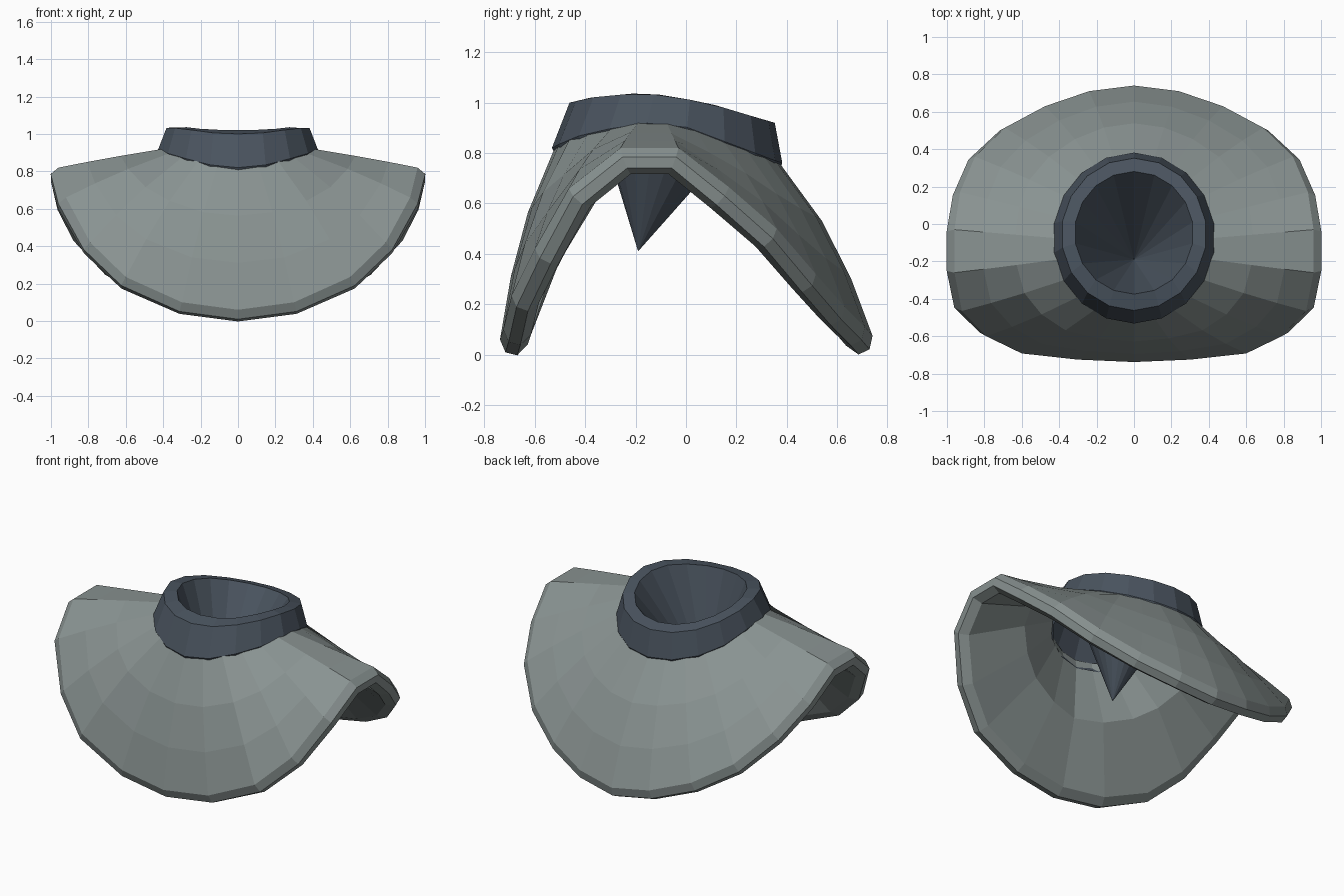
import bpy, bmesh, math
from mathutils import Vector

cube = bpy.data.objects.get("Cube")
if cube:
    bpy.data.objects.remove(cube, do_unlink=True)


def make_material(name, rgb):
    mat = bpy.data.materials.new(name)
    mat.use_nodes = True
    colour = (*rgb, 1.0)
    mat.diffuse_color = colour
    mat.node_tree.nodes["Principled BSDF"].inputs["Base Color"].default_value = colour
    return mat


def profile(points, y):
    """Height at depth y along a broken line."""
    for (y0, z0), (y1, z1) in zip(points, points[1:]):
        if y <= y1:
            return z0 + (z1 - z0) * max(0, (y - y0) / (y1 - y0))
    return points[-1][1]


def oval(count, rx, ry, cy, heights, drop=0):
    """Ring starting at the front, running towards +x."""
    ring = []
    for i in range(count):
        a = math.tau * i / count
        y = cy - ry * math.cos(a)
        ring.append(Vector((rx * math.sin(a), y, profile(heights, y) - drop)))
    return ring


def loft(name, rings, mat, tip=None):
    """Skin a list of rings; a repeated ring shares its vertices."""
    bm = bmesh.new()
    made = {}
    loops = []
    for ring in rings:
        if id(ring) not in made:
            made[id(ring)] = [bm.verts.new(p) for p in ring]
        loops.append(made[id(ring)])
    n = len(loops[0])
    for low, high in zip(loops, loops[1:]):
        for i in range(n):
            j = (i + 1) % n
            bm.faces.new((low[i], low[j], high[j], high[i]))
    if tip:
        point = bm.verts.new(tip)
        for i in range(n):
            bm.faces.new((loops[-1][i], loops[-1][(i + 1) % n], point))
    mesh = bpy.data.meshes.new(name)
    bm.to_mesh(mesh)
    bm.free()
    mesh.materials.append(mat)
    obj = bpy.data.objects.new(name, mesh)
    bpy.context.collection.objects.link(obj)
    return obj


cloth = make_material("grey cloth", (0.25, 0.29, 0.285))
dark = make_material("dark blue collar", (0.068, 0.088, 0.114))

# Hem: half outline from front to back, mirrored across x
half = [Vector(p) for p in (
    (0, -.738, .06), (.30, -.725, .10), (.60, -.692, .235), (.79, -.60, .42),
    (.92, -.465, .66), (.96, -.26, .82), (.96, -.03, .82), (.93, .17, .665),
    (.85, .36, .50), (.69, .515, .32), (.475, .63, .19), (.24, .71, .11),
    (0, .74, .075))]
hem = half + [Vector((-p.x, p.y, p.z)) for p in half[-2:0:-1]]
count = len(hem)

# Neckline seam, and the lining edge below it
seam_heights = [(-.53, .82), (-.46, .86), (-.2, .92), (-.03, .915), (.38, .76)]
neck = oval(count, .42, .443, -.075, seam_heights)
neck_lining = oval(count, .412, .435, -.075, seam_heights, drop=.05)


def between(upper, lower, t, bulge):
    """Ring part way down the cloth, pushed out at front and back."""
    ring = []
    for i, (a, b) in enumerate(zip(upper, lower)):
        c = math.cos(math.tau * i / count)
        push = bulge * 4 * t * (1 - t) * c * abs(c)
        ring.append(a.lerp(b, t) + Vector((0, -push * .5, abs(push))))
    return ring


upper = between(neck, hem, .4, .045)
lower = between(neck, hem, .72, .045)

# Rounded hem edge: steps outward along the cloth and inward through it
rolled = [[], [], []]
for i, p in enumerate(hem):
    along = (hem[(i + 1) % count] - hem[i - 1]).normalized()
    out = p - lower[i]
    out = (out - along * out.dot(along)).normalized()
    normal = out.cross(along)
    for ring, (step, depth) in zip(rolled, ((.046, .03), (.05, .078), (0, .112))):
        ring.append(p + out * step - normal * depth)

# The lining is thicker than the hem, most of all at the four diagonals
lining = []
for i, p in enumerate(between(neck_lining, rolled[2], .45, 0)):
    diagonal = abs(math.sin(2 * math.tau * i / count))
    lining.append(Vector((p.x * .95, p.y * (.94 - .1 * diagonal), p.z)))
loft("shoulder_cape", [neck, neck_lining, lining, rolled[2], rolled[1],
                       rolled[0], hem, lower, upper, neck], cloth)

# Collar band, its flat top edge and the pointed funnel inside it
top_heights = [(-.46, 1.0), (-.38, 1.02), (-.2, 1.037), (-.08, 1.03),
               (.1, .995), (.35, .92)]
loft("collar", [oval(18, .406, .429, -.075, seam_heights, drop=.07),
                oval(18, .433, .457, -.075, seam_heights),
                oval(18, .388, .407, -.055, top_heights),
                oval(18, .318, .328, -.047, top_heights)],
     dark, tip=(0, -.19, .41))
